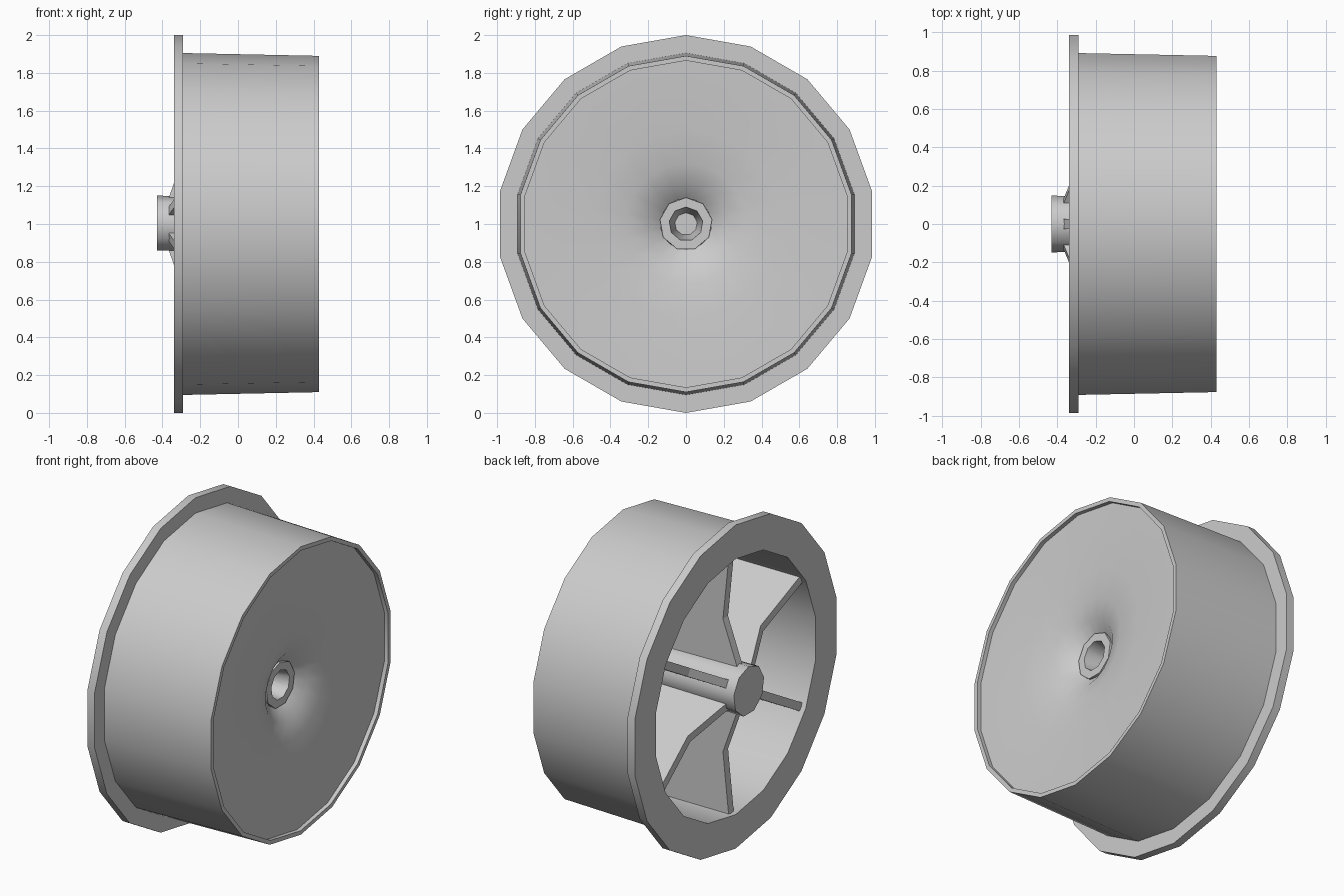
import bpy, bmesh, math
from mathutils import Matrix, Vector

cube = bpy.data.objects.get("Cube")
if cube:
    bpy.data.objects.remove(cube, do_unlink=True)

# Single plain grey
grey = bpy.data.materials.new("plain_grey")
grey.use_nodes = True
grey.diffuse_color = (0.6, 0.6, 0.6, 1)
grey.node_tree.nodes["Principled BSDF"].inputs["Base Color"].default_value = (0.6, 0.6, 0.6, 1)

AXLE_HEIGHT = 1.0


def finish(name, bm, smooth):
    bmesh.ops.remove_doubles(bm, verts=bm.verts, dist=0.0001)
    bmesh.ops.recalc_face_normals(bm, faces=bm.faces)
    mesh = bpy.data.meshes.new(name)
    bm.to_mesh(mesh)
    bm.free()
    mesh.materials.append(grey)
    obj = bpy.data.objects.new(name, mesh)
    obj.location.z = AXLE_HEIGHT
    bpy.context.collection.objects.link(obj)
    if smooth:
        bpy.ops.object.select_all(action="DESELECT")
        obj.select_set(True)
        bpy.context.view_layer.objects.active = obj
        bpy.ops.object.shade_smooth_by_angle(angle=math.radians(42))
    return obj


def lathe(name, profile, sides, closed=True):
    """Turn (x, radius) points about the x axle."""
    bm = bmesh.new()
    points = [bm.verts.new((x, 0, r)) for x, r in profile]
    edges = [bm.edges.new(pair) for pair in zip(points, points[1:])]
    if closed:
        edges.append(bm.edges.new((points[-1], points[0])))
    bmesh.ops.spin(bm, geom=points + edges, cent=(0, 0, 0), axis=(1, 0, 0),
                   angle=math.tau, steps=sides, use_merge=True)
    return finish(name, bm, True)


# Flanged, slightly tapered rim
lathe("rim", [(-0.34, 0.79), (-0.34, 1), (-0.29, 1), (-0.29, 0.905),
              (0.43, 0.89), (0.43, 0.865), (0.38, 0.865), (0.38, 0.79)], 18)

# Outer dish, dipping toward the hub
front = [(0.405, 0.866), (0.392, 0.5), (0.37, 0.32), (0.335, 0.21), (0.275, 0.135)]
back = [(x - 0.03, r) for x, r in reversed(front)]
lathe("dish", front + back, 18)

# Hub with a tapered blind socket on the outer end
lathe("hub", [(-0.43, 0), (-0.43, 0.15), (0.29, 0.14), (0.29, 0.09),
              (0.1, 0.06), (0.1, 0)], 9, closed=False)

# Six bent ribs joining hub, dish and rim
outline = [(-0.31, 0.8), (-0.27, 0.41), (-0.37, 0.13), (0.25, 0.13),
           (0.32, 0.21), (0.355, 0.32), (0.377, 0.5), (0.385, 0.8)]
for i in range(6):
    bm = bmesh.new()
    face = bm.faces.new([bm.verts.new((x, -0.025, r)) for x, r in outline])
    side = bmesh.ops.extrude_face_region(bm, geom=[face])["geom"]
    bmesh.ops.translate(bm, vec=Vector((0, 0.05, 0)),
                        verts=[g for g in side if isinstance(g, bmesh.types.BMVert)])
    bmesh.ops.rotate(bm, verts=bm.verts, cent=(0, 0, 0),
                     matrix=Matrix.Rotation(i * math.tau / 6, 3, "X"))
    finish(f"rib_{i + 1}", bm, False)
